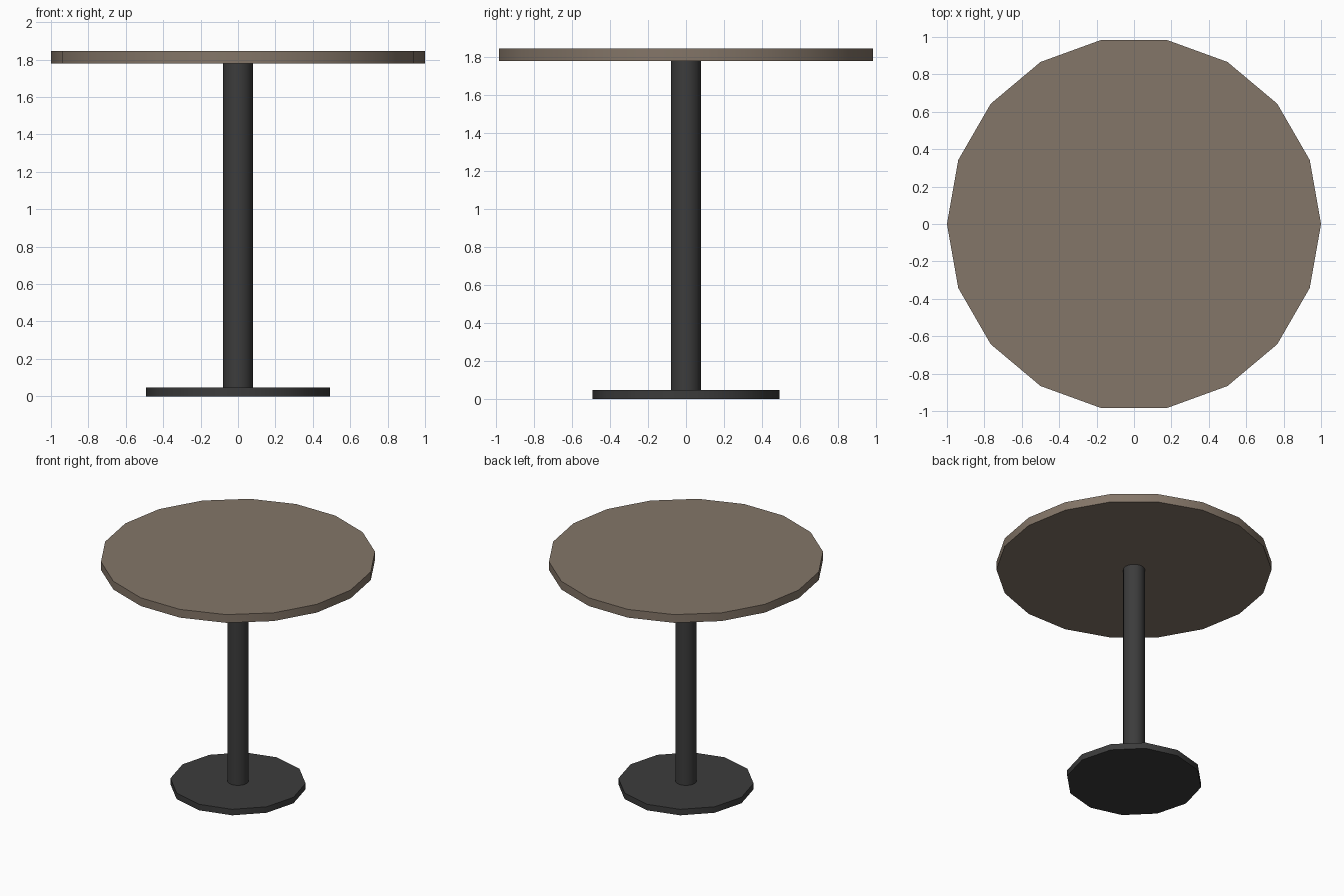
import bpy
import math

if "Cube" in bpy.data.objects:
    bpy.data.objects.remove(bpy.data.objects["Cube"])


def make_material(name, color):
    mat = bpy.data.materials.new(name)
    mat.diffuse_color = (*color, 1.0)
    mat.use_nodes = True
    mat.node_tree.nodes["Principled BSDF"].inputs["Base Color"].default_value = mat.diffuse_color
    return mat


def make_disc(name, sides, radius, z0, z1, mat):
    """Upright prism with a corner on the +x axis and softly shaded sides."""
    bpy.ops.mesh.primitive_cylinder_add(
        vertices=sides, radius=radius, depth=z1 - z0,
        location=(0, 0, (z0 + z1) / 2))
    obj = bpy.context.object
    obj.name = name
    # the primitive starts at +y; turn it so a corner lies on +x
    obj.rotation_euler.z = -math.pi / 2
    bpy.ops.object.transform_apply(location=False, rotation=True, scale=False)
    obj.data.materials.append(mat)
    bpy.ops.object.shade_smooth_by_angle(angle=math.radians(40))
    return obj


wood = make_material("brown wood", (0.23, 0.18, 0.138))
metal = make_material("dark metal", (0.045, 0.045, 0.045))

# Foot plate, column and round top
make_disc("base_plate", 12, 0.493, 0.0, 0.048, metal)
make_disc("column", 16, 0.079, 0.048, 1.78, metal)
make_disc("table_top", 18, 1.0, 1.78, 1.846, wood)
